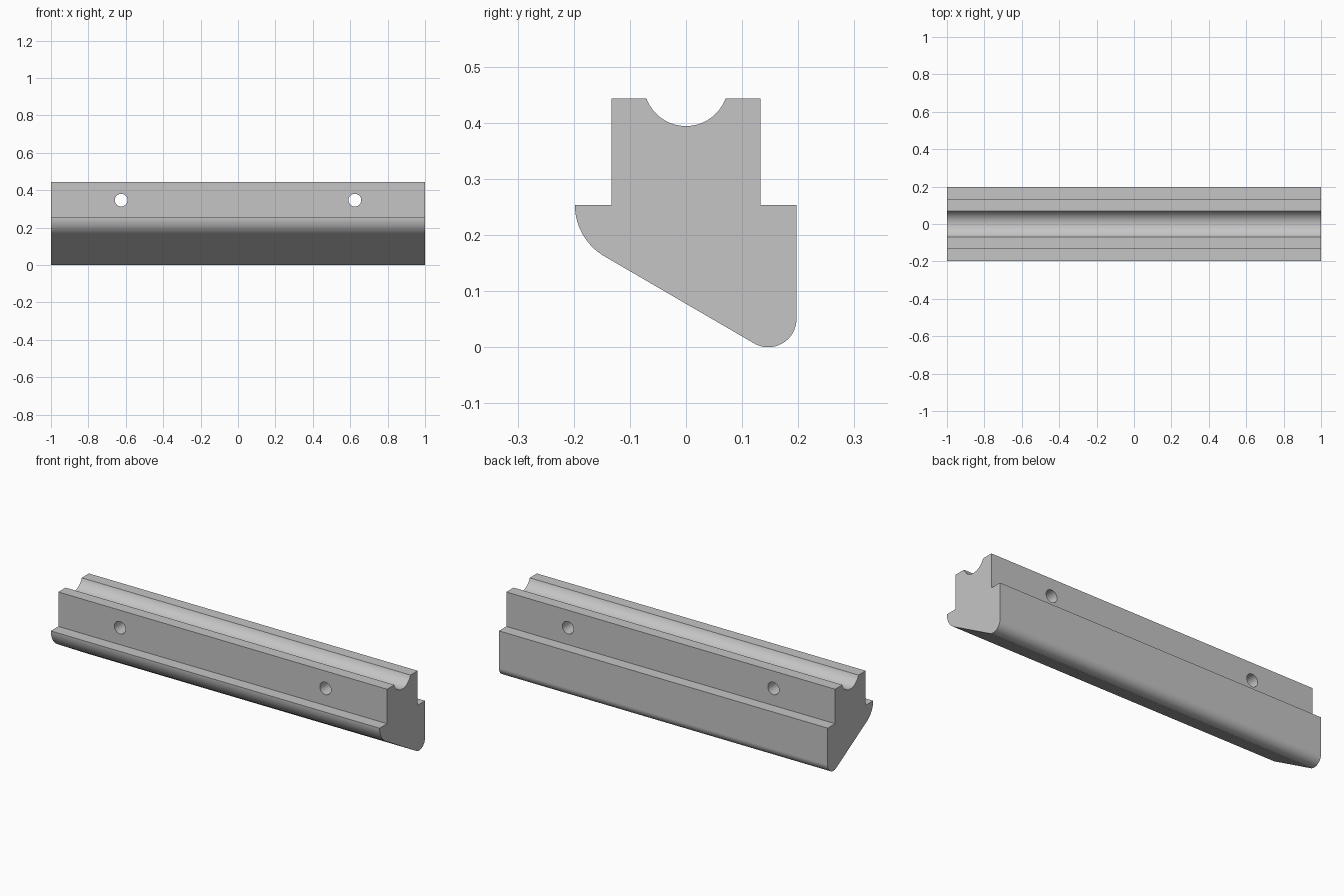
import bpy, bmesh, math
from mathutils import Matrix

cube = bpy.data.objects.get("Cube")
if cube:
    bpy.data.objects.remove(cube, do_unlink=True)

LENGTH = 2.0
TOP, SHOULDER = 0.443, 0.2535
NECK = 0.133
FRONT, BACK = -0.198, 0.197


def arc(cy, cz, radius, start, end, steps):
    """Points of an arc in the y-z plane, angles in degrees."""
    angles = [math.radians(start + (end - start) * i / steps) for i in range(steps + 1)]
    return [(cy + radius * math.cos(a), cz + radius * math.sin(a)) for a in angles]


# Cross-section: rounded wedge base, narrower neck, round groove on top
groove_r = 0.075
groove_z = 0.394 + groove_r
dip = math.degrees(math.asin((groove_z - TOP) / groove_r))
nose_r, heel_r = 0.106, 0.0505
profile = (
    arc(FRONT + nose_r, SHOULDER, nose_r, 180, 240, 16)
    + arc(BACK - heel_r, heel_r, heel_r, 240, 360, 24)
    + [(BACK, SHOULDER), (NECK, SHOULDER), (NECK, TOP)]
    + arc(0, groove_z, groove_r, -dip, dip - 180, 32)
    + [(-NECK, TOP), (-NECK, SHOULDER)]
)

# Extrude the section along x
bm = bmesh.new()
end_cap = bm.faces.new([bm.verts.new((-LENGTH / 2, y, z)) for y, z in profile])
extruded = bmesh.ops.extrude_face_region(bm, geom=[end_cap], use_keep_orig=True)
moved = [v for v in extruded["geom"] if isinstance(v, bmesh.types.BMVert)]
bmesh.ops.translate(bm, vec=(LENGTH, 0, 0), verts=moved)
bmesh.ops.recalc_face_normals(bm, faces=bm.faces)
mesh = bpy.data.meshes.new("grooved_rail")
bm.to_mesh(mesh)
bm.free()
rail = bpy.data.objects.new("grooved_rail", mesh)
bpy.context.collection.objects.link(rail)

# Plain grey material
grey = bpy.data.materials.new("light_grey")
grey.use_nodes = True
colour = (0.56, 0.56, 0.56, 1)
grey.diffuse_color = colour
grey.node_tree.nodes["Principled BSDF"].inputs["Base Color"].default_value = colour
mesh.materials.append(grey)

# Two cross holes through the neck
bpy.context.view_layer.objects.active = rail
rail.select_set(True)
for side in (-1, 1):
    bm = bmesh.new()
    bmesh.ops.create_cone(bm, cap_ends=True, segments=40, radius1=0.034,
                          radius2=0.034, depth=0.6,
                          matrix=Matrix.Translation((side * 0.625, 0, 0.347))
                          @ Matrix.Rotation(math.pi / 2, 4, "X"))
    cutter_mesh = bpy.data.meshes.new("hole_cutter")
    bm.to_mesh(cutter_mesh)
    bm.free()
    cutter_mesh.materials.append(grey)
    cutter = bpy.data.objects.new("hole_cutter", cutter_mesh)
    cutter.hide_render = True
    bpy.context.collection.objects.link(cutter)
    cut = rail.modifiers.new("hole", "BOOLEAN")
    cut.operation, cut.solver, cut.object = "DIFFERENCE", "EXACT", cutter
    bpy.ops.object.modifier_apply(modifier=cut.name)
    bpy.data.objects.remove(cutter, do_unlink=True)

# Smooth curves, crisp edges, even flat faces
bpy.ops.object.shade_smooth_by_angle(angle=math.radians(25))
weighted = rail.modifiers.new("even_normals", "WEIGHTED_NORMAL")
weighted.keep_sharp = True
